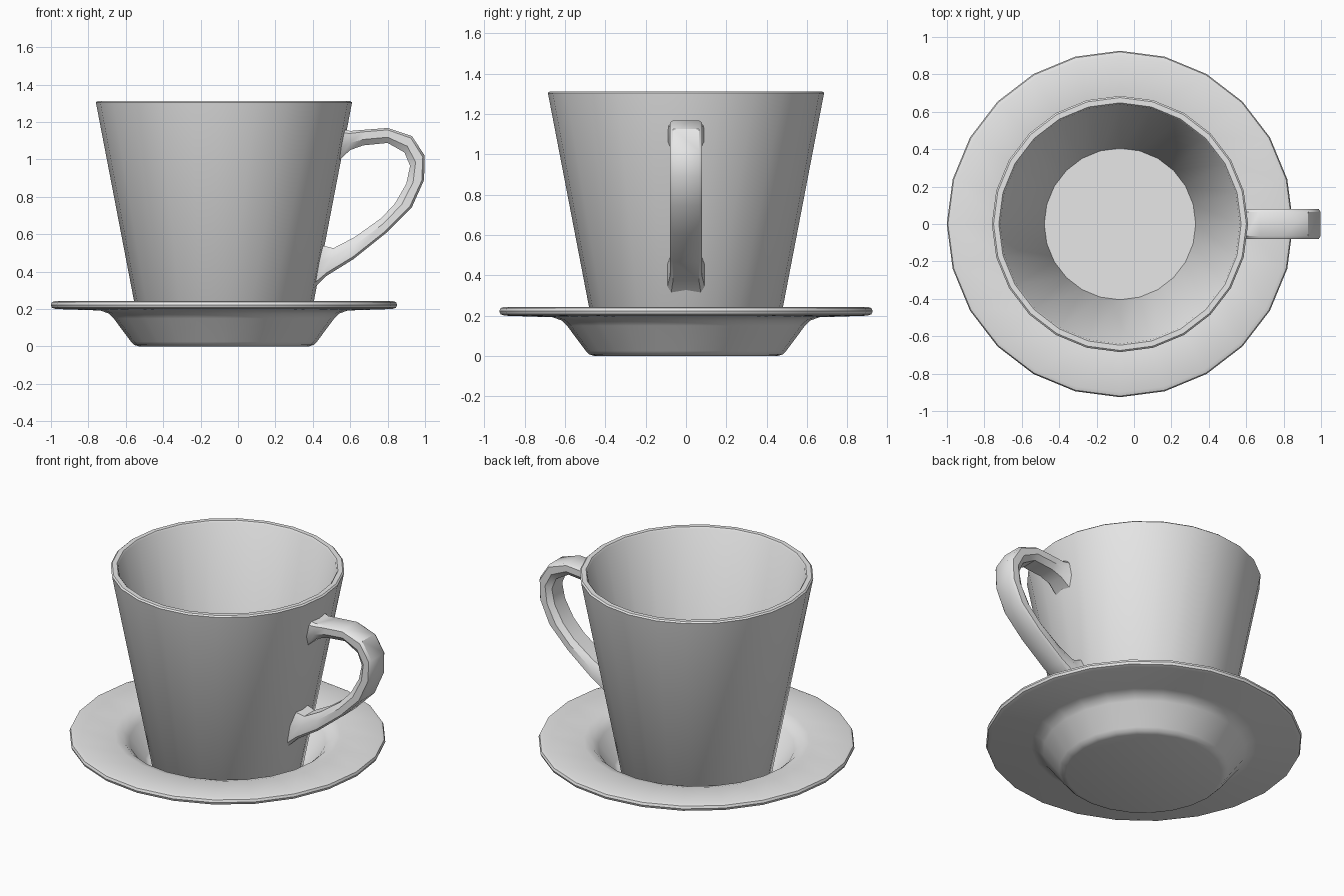
import bpy, bmesh, math

AXIS_X = -0.075   # cup and saucer share this centre line
SIDES = 24

cube = bpy.data.objects.get("Cube")
if cube:
    bpy.data.objects.remove(cube, do_unlink=True)

glaze = bpy.data.materials.new("grey glaze")
glaze.use_nodes = True
grey = (0.8, 0.8, 0.8, 1)
glaze.diffuse_color = grey
glaze.node_tree.nodes["Principled BSDF"].inputs["Base Color"].default_value = grey


def finish(name, bm, angle):
    bmesh.ops.recalc_face_normals(bm, faces=bm.faces)
    mesh = bpy.data.meshes.new(name)
    bm.to_mesh(mesh)
    bm.free()
    mesh.materials.append(glaze)
    ob = bpy.data.objects.new(name, mesh)
    bpy.context.collection.objects.link(ob)
    bpy.ops.object.select_all(action='DESELECT')
    ob.select_set(True)
    bpy.context.view_layer.objects.active = ob
    bpy.ops.object.shade_smooth_by_angle(angle=math.radians(angle))
    return ob


def loft(bm, rings):
    """Skin a list of closed vertex rings and cap both ends."""
    for a, b in zip(rings, rings[1:]):
        n = len(a)
        for i in range(n):
            j = (i + 1) % n
            bm.faces.new((a[i], a[j], b[j], b[i]))
    bm.faces.new(rings[0])
    bm.faces.new(rings[-1])


def lathe(name, profile, angle=40):
    bm = bmesh.new()
    rings = []
    for r, z in profile:
        turns = [2 * math.pi * i / SIDES for i in range(SIDES)]
        rings.append([bm.verts.new((AXIS_X + r * math.cos(t), r * math.sin(t), z))
                      for t in turns])
    loft(bm, rings)
    return finish(name, bm, angle)


# Saucer: underside, rolled edge, then the top down into the well
lathe("saucer", [
    (0.455, 0.0), (0.48, 0.008), (0.497, 0.025), (0.59, 0.15), (0.615, 0.175),
    (0.66, 0.192), (0.90, 0.2), (0.92, 0.207), (0.926, 0.222), (0.92, 0.237),
    (0.90, 0.244), (0.66, 0.236), (0.61, 0.222), (0.575, 0.19), (0.48, 0.06),
    (0.46, 0.048),
])

# Cup: tapered outer wall, bevelled rim, inner wall and floor
lathe("cup", [
    (0.435, 0.046), (0.445, 0.056), (0.683, 1.295), (0.685, 1.304), (0.676, 1.312),
    (0.648, 1.312), (0.640, 1.302), (0.405, 0.1),
])

# Handle: outer and inner edge points (x, z) from the upper joint to the lower one
outer = [(0.55, 1.165), (0.60, 1.152), (0.67, 1.158), (0.80, 1.168), (0.93, 1.125),
         (0.998, 1.02), (0.995, 0.89), (0.93, 0.745), (0.79, 0.605), (0.615, 0.465),
         (0.47, 0.375), (0.41, 0.315)]
inner = [(0.535, 0.99), (0.60, 1.05), (0.67, 1.075), (0.80, 1.088), (0.89, 1.037),
         (0.92, 0.965), (0.90, 0.87), (0.84, 0.765), (0.765, 0.685), (0.625, 0.585),
         (0.51, 0.525), (0.45, 0.54)]
# Cross-section as (share of thickness, share of half width)
half_section = [(0, 0.8), (0.13, 1), (0.62, 1), (1, 0.66)]
section = half_section + [(t, -w) for t, w in reversed(half_section)]

bm = bmesh.new()
rings = []
last = len(outer) - 1
for k, ((ox, oz), (ix, iz)) in enumerate(zip(outer, inner)):
    half_width = 0.092 if k in (0, last) else 0.08
    rings.append([bm.verts.new((ox + t * (ix - ox), w * half_width, oz + t * (iz - oz)))
                  for t, w in section])
loft(bm, rings)
finish("handle", bm, 35)
